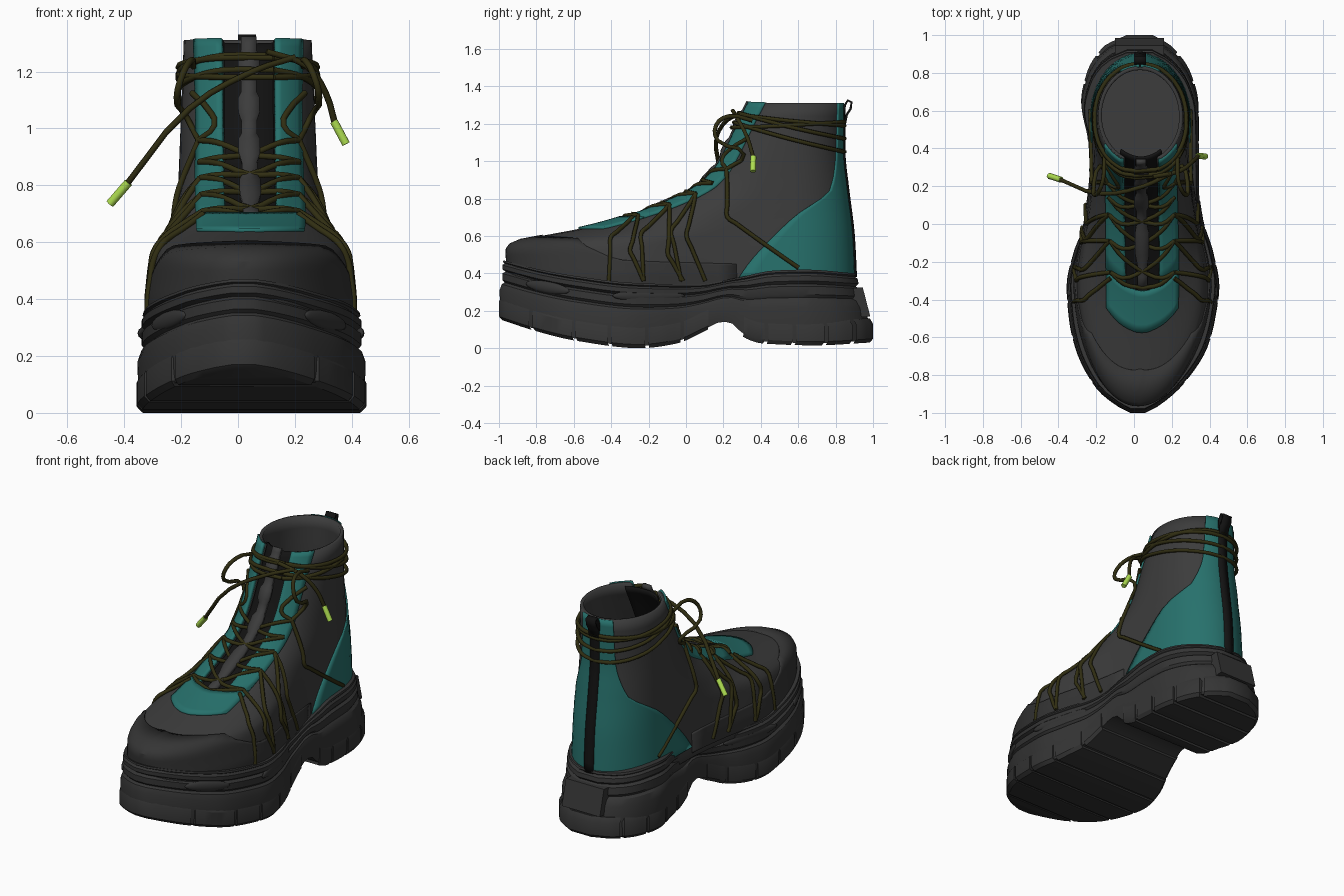
import bpy, bmesh, math
from mathutils import Vector

if "Cube" in bpy.data.objects:
    bpy.data.objects.remove(bpy.data.objects["Cube"])

def mat(name, r, g, b):
    m = bpy.data.materials.new(name)
    m.diffuse_color = (r, g, b, 1)
    m.use_nodes = True
    m.node_tree.nodes["Principled BSDF"].inputs["Base Color"].default_value = m.diffuse_color
    return m

GREY = mat("dark_grey", .045, .045, .045)
SOLE = mat("sole_grey", .035, .035, .035)
BLACK = mat("black", .006, .006, .006)
TEAL = mat("teal", .02, .165, .15)
LACE = mat("olive_lace", .03, .027, .006)
LIME = mat("lime", .42, .72, .08)

def ip(tab, x):
    """Monotone smooth interpolation through (x, value) pairs."""
    x = min(max(x, tab[0][0]), tab[-1][0])
    n = len(tab)
    d = [(tab[i+1][1]-tab[i][1])/(tab[i+1][0]-tab[i][0]) for i in range(n-1)]
    def slope(i):
        if i == 0 or i == n-1:
            return d[min(i, n-2)]
        a, b = d[i-1], d[i]
        return 2*a*b/(a+b) if a*b > 0 else 0
    i = next(k for k in range(n-1) if x <= tab[k+1][0])
    h = tab[i+1][0]-tab[i][0]
    t = (x-tab[i][0])/h
    return ((2*t**3-3*t*t+1)*tab[i][1] + (t**3-2*t*t+t)*h*slope(i)
            + (3*t*t-2*t**3)*tab[i+1][1] + (t**3-t*t)*h*slope(i+1))

def build(name, verts, faces, m, thick=0):
    me = bpy.data.meshes.new(name)
    me.from_pydata([tuple(v) for v in verts], [], faces)
    bm = bmesh.new()
    bm.from_mesh(me)
    bmesh.ops.remove_doubles(bm, verts=bm.verts, dist=1e-5)
    bmesh.ops.recalc_face_normals(bm, faces=bm.faces)
    bm.to_mesh(me)
    bm.free()
    me.shade_smooth()
    me.set_sharp_from_angle(angle=math.radians(32))
    me.materials.append(m)
    ob = bpy.data.objects.new(name, me)
    bpy.context.collection.objects.link(ob)
    if thick:
        s = ob.modifiers.new("thickness", 'SOLIDIFY')
        s.thickness, s.offset = thick, 0
    return ob

def patch(name, rows, m, thick=0, skip=lambda r, c: False):
    n = len(rows[0])
    faces = [(r*n+c, r*n+c+1, (r+1)*n+c+1, (r+1)*n+c)
             for r in range(len(rows)-1) for c in range(n-1) if not skip(r, c)]
    return build(name, [p for r in rows for p in r], faces, m, thick)

def span(a, b, n):
    return [a+(b-a)*i/n for i in range(n+1)]

# ---- upper surface: half width as a function of (y, z)
FRONT = [(.3, -.935), (.45, -.945), (.52, -.95), (.555, -.925), (.6, -.72), (.63, -.56), (.68, -.37),
         (.74, -.2), (.85, .03), (.95, .14), (1.07, .21), (1.2, .27), (1.33, .335)]
BACK = [(.3, .89), (.6, .875), (.85, .845), (1.05, .825), (1.33, .825)]
NOSE = [(.4, .68), (.6, .7), (.75, .5), (1, .3), (1.33, .24)]
BASE = [(-1, .34), (-.35, .353), (.05, .285), (.3, .255), (.65, .25), (1, .25)]
MID = [(-1, .02), (-.35, .045), (.1, .04), (.5, .035), (1, .03)]

def girth(y, z):
    k = min(max((z-.4)/.9, 0), 1)
    return ip(BASE, y)*(1-k)+.215*k

def W(y, z):
    f = min(max((y-ip(FRONT, z))/ip(NOSE, z), 0), 1)
    b = min(max((ip(BACK, z)-y)/(.37-.09*z), 0), 1)
    return girth(y, z)*math.sqrt((1-(1-f)**2)*(1-(1-b)**2))

def on(s, y, z, off=0.0):
    """Point on side s of the upper, pushed out along the normal."""
    p = Vector((ip(MID, y)+s*W(y, z), y, z))
    if off:
        e = .004
        p += off*Vector((s, (W(y-e, z)-W(y+e, z))/(2*e), (W(y, z-e)-W(y, z+e))/(2*e))).normalized()
    return p

def front_y(z, w):
    y = ip(FRONT, z)
    for _ in range(6):
        q = min(w/girth(y, z), .98)
        y = ip(FRONT, z)+ip(NOSE, z)*(1-math.sqrt(1-q*q))
    return y

def fr(z, w, off=0.0):
    return on((w > 0)-(w < 0), front_y(z, abs(w)), z, off)

# ---- upper with open throat and collar
LEV = [.3, .36, .42, .5, .53, .555, .57, .59, .605, .62, .635, .655, .68, .71, .75, .8, .85, .9, .97, 1.05, 1.15, 1.24, 1.31]
rows = []
for z in LEV:
    y1, b = front_y(z, .09), ip(BACK, z)
    ys = [ip(FRONT, z)]+[y1+(b-y1)*(1-math.cos(math.pi*i/22))/2 for i in range(23)]
    rows.append([on(-1, y, z) for y in reversed(ys)]+[on(1, y, z) for y in ys[1:]])
patch("upper", rows, GREY, .02, lambda r, c: LEV[r] >= .68 and c in (22, 23))

# toe cap and rand
CAP = [(0, .592), (.5, .575), (.62, .52), (.7, .47), (1, .45)]
rows = []
for k in range(13):
    row = []
    for u in span(-1, 1, 48):
        z = .33+(ip(CAP, abs(u))-.33)*k/12
        f = ip(FRONT, z)
        row.append(on((u > 0)-(u < 0), f+(.27-f)*u*u, z, .01))
    rows.append(row)
patch("toe_cap", rows, SOLE, .012)

# teal eyestays, joined by a U at the bottom
OUT = [(.68, .185), (1, .172), (1.33, .178)]
zs = span(.685, 1.31, 22)
for s, n in ((-1, "left"), (1, "right")):
    patch(n+"_eyestay", [[fr(z, s*w, .012) for w in span(.088, ip(OUT, z), 5)] for z in zs], TEAL, .018)
patch("eyestay_base", [[fr(z, w, .012) for w in span(-.185, .185, 16)] for z in span(.628, .687, 6)], TEAL, .018)

# tongue, segmented centre strap, heel panels and heel strip
patch("tongue", [[fr(z, w, -.03) for w in span(-.125, .125, 8)] for z in span(.66, 1.31, 20)], BLACK, .015)
patch("tongue_strap", [[fr(z, w*(.036 if i//3 % 2 else .027), .006 if i//3 % 2 else -.004) for w in (-1, 0, 1)]
                       for i, z in enumerate(span(.685, 1.32, 26))], GREY, .022)
EDGE = [(.36, .27), (.46, .34), (.58, .45), (.72, .6), (.81, .73), (.85, .765), (1, .79), (1.33, .8)]
for s, n in ((-1, "left"), (1, "right")):
    patch(n+"_heel_panel", [[on(s, ip(EDGE, z)+(ip(BACK, z)-ip(EDGE, z))*math.sin(math.pi*i/24), z, .012)
                             for i in range(13)] for z in span(.37, 1.31, 24)], TEAL, .014)
patch("heel_strip", [[(.032+x, ip(BACK, z)+.018-abs(x)*.2, z) for x in (-.03, 0, .03)]
                     for z in span(.38, 1.3, 16)], BLACK, .02)
loop = [(.84, 1.24), (.85, 1.3), (.865, 1.325), (.885, 1.315), (.88, 1.28), (.86, 1.25), (.85, 1.2)]
patch("pull_loop", [[(x, y, z) for x in (0, .064)] for y, z in loop], BLACK, .012)
patch("insole", [[on(s, y, .44) for s in (-1, 0, 1)] for y in span(-.9, .87, 24)], GREY)

# ---- sole
RIGHT = [(-1, .06), (-.97, .12), (-.85, .26), (-.65, .39), (-.5, .43), (-.33, .452), (-.15, .42), (.03, .365),
         (.2, .345), (.5, .345), (.65, .34), (.8, .3), (.94, .2), (1, .1)]
LEFT = [(-1, -.02), (-.97, -.08), (-.87, -.2), (-.66, -.31), (-.5, -.345), (-.33, -.357), (-.15, -.32), (.03, -.25),
        (.2, -.225), (.45, -.245), (.65, -.28), (.8, -.25), (.94, -.16), (1, -.04)]
BOT = [(-1, .15), (-.83, .095), (-.6, .04), (-.25, 0), (-.05, .025), (.1, .09), (.2, .13), (.25, .12),
       (.32, .055), (.42, .025), (.7, .015), (1, .03)]
TOP = [(-1, .47), (-.8, .42), (-.6, .385), (-.3, .35), (.05, .34), (.3, .38), (.5, .415), (.7, .42), (1, .4)]

def sole(name, ys, levels, m):
    verts, n = [], len(ys)
    for d, t, dz in levels:
        for tab, seq in ((RIGHT, ys), (LEFT, ys[::-1])):
            for y in seq:
                c = (ip(RIGHT, y)+ip(LEFT, y))/2
                slant = -.07*t*max(0, (y-.3)/.7)
                verts.append((c+(ip(tab, y)-c)*(1-1.5*d), y*(1-d*.6)+slant,
                              ip(BOT, y)+(ip(TOP, y)-ip(BOT, y))*t+dz))
    k = 2*n
    faces = [(r*k+c, r*k+(c+1) % k, (r+1)*k+(c+1) % k, (r+1)*k+c) for r in range(len(levels)-1) for c in range(k)]
    for o in (0, (len(levels)-1)*k):
        faces += [(o+i, o+i+1, o+k-2-i, o+k-1-i) for i in range(n-1)]
    return build(name, verts, faces, m)

ys = [-1, -.985]+span(-.96, .96, 46)+[.985, 1]
sole("midsole", ys, [(.02, 0, .012), (.012, .1, .015), (.005, .5, 0), (.025, .6, 0), (.05, .63, 0), (.03, .67, 0),
                     (.03, .78, 0), (.06, .81, 0), (.03, .85, 0), (.03, .92, 0), (.05, .95, 0), (.035, .97, 0),
                     (.04, 1, 0)], SOLE)
# tread lugs between the slots
slots = [-1.01, -.83, -.6, -.41, -.21, -.02, .13, .3, .43, .58, .75, .9, 1.01]
for i, (a, b) in enumerate(zip(slots, slots[1:])):
    if a != .13:
        sole(f"tread_lug_{i}", span(a+.01, b-.01, 5), [(.03, 0, 0), (0, 0, .02), (0, 0, .1), (.03, 0, .13)], SOLE)
# heel plate
prof = [(.86, .32), (.945, .325), (.985, .17), (.88, .16)]
build("heel_plate", [(x, y, z) for x in (-.1, .16) for y, z in prof],
      [(0, 1, 2, 3), (7, 6, 5, 4)]+[(i, (i+1) % 4, 4+(i+1) % 4, 4+i) for i in range(4)], SOLE)
# leaf-shaped side ornaments
for tab, s in ((RIGHT, 1), (LEFT, -1)):
    for y, z, l, tilt in ((-.2, .28, .2, 0), (-.74, .325, .14, -.15)):
        bpy.ops.mesh.primitive_uv_sphere_add(segments=12, ring_count=8, location=(ip(tab, y)-s*.035, y, z))
        ob = bpy.context.object
        ob.name = "sole_leaf"
        ob.scale = (.02, l, .032)
        ob.rotation_euler = (tilt, 0, -math.atan2(ip(tab, y+.1)-ip(tab, y-.1), .2))
        ob.data.materials.append(SOLE)
        ob.data.shade_smooth()

# ---- laces
def cord(name, pts, m=LACE, r=.0115):
    cu = bpy.data.curves.new(name, 'CURVE')
    cu.dimensions, cu.bevel_depth, cu.bevel_resolution, cu.resolution_u = '3D', r, 1, 3
    cu.use_fill_caps = True
    sp = cu.splines.new('BEZIER')
    sp.bezier_points.add(len(pts)-1)
    for b, p in zip(sp.bezier_points, pts):
        b.co = p
        b.handle_left_type = b.handle_right_type = 'AUTO'
    cu.materials.append(m)
    bpy.context.collection.objects.link(bpy.data.objects.new(name, cu))

eyes = [.69, .75, .81, .87, .95]
# side strands from eyestay to sole: start height, then (y, z) points
strands = [(.68, [(-.4, .58), (-.41, .36)]), (.69, [(-.3, .52), (-.23, .36)]), (.75, [(-.24, .6), (-.23, .36)]),
           (.75, [(-.1, .5), (-.02, .36)]), (.81, [(-.08, .62), (-.03, .36)]), (.81, [(0, .6), (.1, .36)]),
           (.95, [(.22, .7), (.4, .57), (.6, .43)])]
for s, n in ((-1, "left"), (1, "right")):
    for a, b in zip(eyes, eyes[1:]):
        cord(n+"_cross_lace", [fr(a+(b-a)*t, s*w, o) for t, w, o in
                               ((0, .16, .022), (.15, .1, .022), (.5, .001, -.002), (.85, -.1, .022), (1, -.16, .022))])
    cord(n+"_rung_lace", [fr(.69, s*w, o) for w, o in ((.16, .022), (.09, .022), (.001, 0))])
    for z0, pts in strands:
        path = [(front_y(z0, .16), z0)]+pts
        cord(n+"_side_lace", [on(s, *path[0], .022)]+[on(s, p[0]+(q[0]-p[0])*t, p[1]+(q[1]-p[1])*t, .018)
                              for p, q in zip(path, path[1:]) for t in (.25, .5, .75, 1)])
    cord(n+"_collar_bow", [fr(.95, s*.16, .022), fr(1.03, s*.19, .03), Vector((.035+s*.25, .17, 1.11)),
                           Vector((.035+s*.23, .16, 1.19)), Vector((.035+s*.2, .23, 1.24)), fr(1.21, s*.17, .03)])
    cord(n+"_upper_lace", [fr(z, s*w, .022) for z, w in ((.95, .16), (1.0, .11), (1.06, .13), (1.12, .18))])

# wraps round the ankle
for z0, z1 in ((1.24, 1.19), (1.2, 1.05), (1.17, 1.21), (1.25, 1.12)):
    half = []
    for t in (.03, .1, .2, .35, .5, .65, .8, .92, .985):
        z = z0+(z1-z0)*t
        f = ip(FRONT, z)
        half.append((f+(ip(BACK, z)-f)*t, z))
    ring = [on(1, y, z, .024) for y, z in half]+[on(-1, y, z, .024) for y, z in reversed(half)]
    cord("ankle_wrap", ring+[ring[0]])

# loose ends with lime tips
cord("left_lace_end", [(.2, .27, 1.25), (.05, .2, 1.2), (-.17, .16, 1.07), (-.39, .235, .805)])
cord("left_lace_tip", [(-.385, .234, .81), (-.45, .255, .735)], LIME, .016)
cord("right_lace_end", [(.1, .25, 1.27), (.24, .28, 1.22), (.31, .33, 1.12), (.34, .36, 1.02)])
cord("right_lace_tip", [(.337, .36, 1.025), (.38, .358, .945)], LIME, .016)
